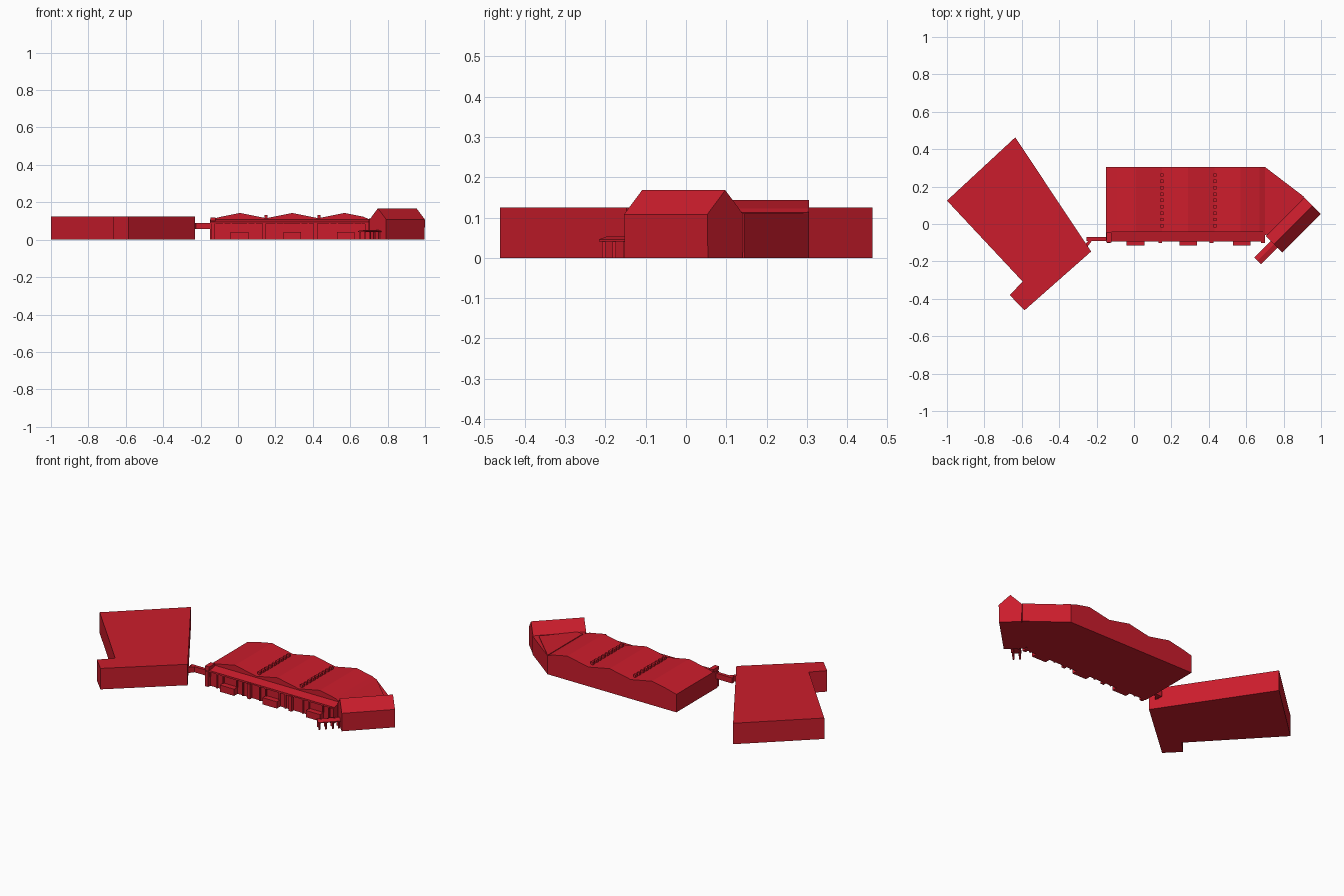
import bpy, bmesh, math
from mathutils import Vector, Matrix

if "Cube" in bpy.data.objects:
    bpy.data.objects.remove(bpy.data.objects["Cube"])

red = bpy.data.materials.new("red")
red.diffuse_color = (0.6, 0.012, 0.025, 1)
red.use_nodes = True
red.node_tree.nodes["Principled BSDF"].inputs["Base Color"].default_value = red.diffuse_color


def solid(name, points, offset):
    """Extrude a flat outline of 3D points along offset into a closed solid."""
    bm = bmesh.new()
    face = bm.faces.new([bm.verts.new(p) for p in points])
    new = bmesh.ops.extrude_face_region(bm, geom=[face], use_keep_orig=True)
    verts = [v for v in new["geom"] if isinstance(v, bmesh.types.BMVert)]
    bmesh.ops.translate(bm, verts=verts, vec=Vector(offset))
    bmesh.ops.recalc_face_normals(bm, faces=bm.faces)
    me = bpy.data.meshes.new(name)
    bm.to_mesh(me)
    bm.free()
    me.materials.append(red)
    ob = bpy.data.objects.new(name, me)
    bpy.context.collection.objects.link(ob)
    return ob


def slab(name, outline, z0, z1):
    return solid(name, [(x, y, z0) for x, y in outline], (0, 0, z1 - z0))


def box(name, x0, x1, y0, y1, z0, z1):
    return slab(name, [(x0, y0), (x1, y0), (x1, y1), (x0, y1)], z0, z1)


def gable(name, section, length, origin):
    """Section (across, z) extruded along a 45 degree axis from origin."""
    ob = solid(name, [(0, a, z) for a, z in section], (length, 0, 0))
    ob.data.transform(Matrix.Translation((*origin, 0)) @ Matrix.Rotation(math.radians(45), 4, 'Z'))
    return ob


# Side building and the angled link corridor
slab("side_building", [(-1, .125), (-.635, .463), (-.229, -.147),
                       (-.585, -.461), (-.665, -.38), (-.595, -.308)], 0, .125)
slab("link_corridor", [(-.255, -.07), (-.12, -.07), (-.12, -.09), (-.225, -.09),
                       (-.255, -.13), (-.27, -.115), (-.245, -.09), (-.255, -.09)], .057, .09)

# Main hall with three shallow roof waves
wave = [(-.15, .107)]
for peak in (.01, .29, .57):
    wave += [(peak - .1, .123), (peak, .143), (peak + .1, .123)]
    wave.append((peak + .14, .115) if peak < .5 else (.70, .11))
solid("main_hall", [(x, -.042, z) for x, z in [(-.15, 0)] + wave + [(.70, 0)]], (0, .347, 0))

# Front wall, awning roof and scalloped valance
box("front_wall", -.15, .70, -.082, -.042, 0, .088)
solid("awning_roof", [(-.15, -.042, .088), (-.15, -.042, .107),
                      (-.15, -.094, .096), (-.15, -.094, .088)], (.85, 0, 0))
count = 40
scallop = [(-.14 + .83 * i / (2 * count), .084 if i % 2 else .088) for i in range(2 * count + 1)]
solid("valance", [(x, -.094, z) for x, z in scallop + [(.69, .096), (-.14, .096)]], (0, .005, 0))

# Pilasters, door frames and porch blocks along the front
for i in range(4):
    x = -.135 + i * .275
    box("pilaster", x - .01, x + .01, -.102, -.08, 0, .09)
for x in (.008, .29, .575):
    box("porch_block", x - .047, x + .047, -.115, -.08, 0, .04)
    for s in (-1, 1):
        box("door_frame", x + s * .085 - .004, x + s * .085 + .004, -.09, -.08, 0, .088)
        box("window_frame", x + s * .045 - .004, x + s * .045 + .004, -.09, -.08, .04, .088)
box("corner_sign", -.148, -.12, -.1, -.045, .1, .12)

# Rows of roof vents in the valleys
for x in (.15, .432):
    for i in range(9):
        y = -.01 + i * .034
        box("roof_vent", x - .008, x + .008, y - .009, y + .009, .11, .132)

# Wedge block joining the hall to the angled wing
slab("wedge_block", [(.70, .305), (.91, .145), (.79, -.03), (.70, -.06)], 0, .11)
solid("wedge_roof", [(.70, .29, .108), (.70, .0, .108), (.70, .0, .117), (.70, .25, .117)], (.11, 0, 0)).hide_render = True
bpy.data.objects.remove(bpy.data.objects["wedge_roof"])
solid("wedge_roof", [(.70, .305, .108), (.88, .13, .108), (.74, -.03, .108), (.70, -.03, .108)], (0, 0, .006))

# Angled wing with a steep gable
gable("angled_wing", [(-.061, 0), (.061, 0), (.063, .108), (0, .168), (-.063, .108)],
      .292, (.748, -.109))

# Entrance porch: a thin pitched roof on posts
gable("porch_roof", [(-.026, .046), (0, .053), (.026, .046), (.026, .041), (-.026, .041)],
      .13, (.661, -.197))
d = math.sqrt(.5)
for t in (.008, .045, .082, .115):
    for s in (-.018, .018):
        x, y = .661 + d * (t - s), -.197 + d * (t + s)
        box("porch_post", x - .004, x + .004, y - .004, y + .004, 0, .045)
